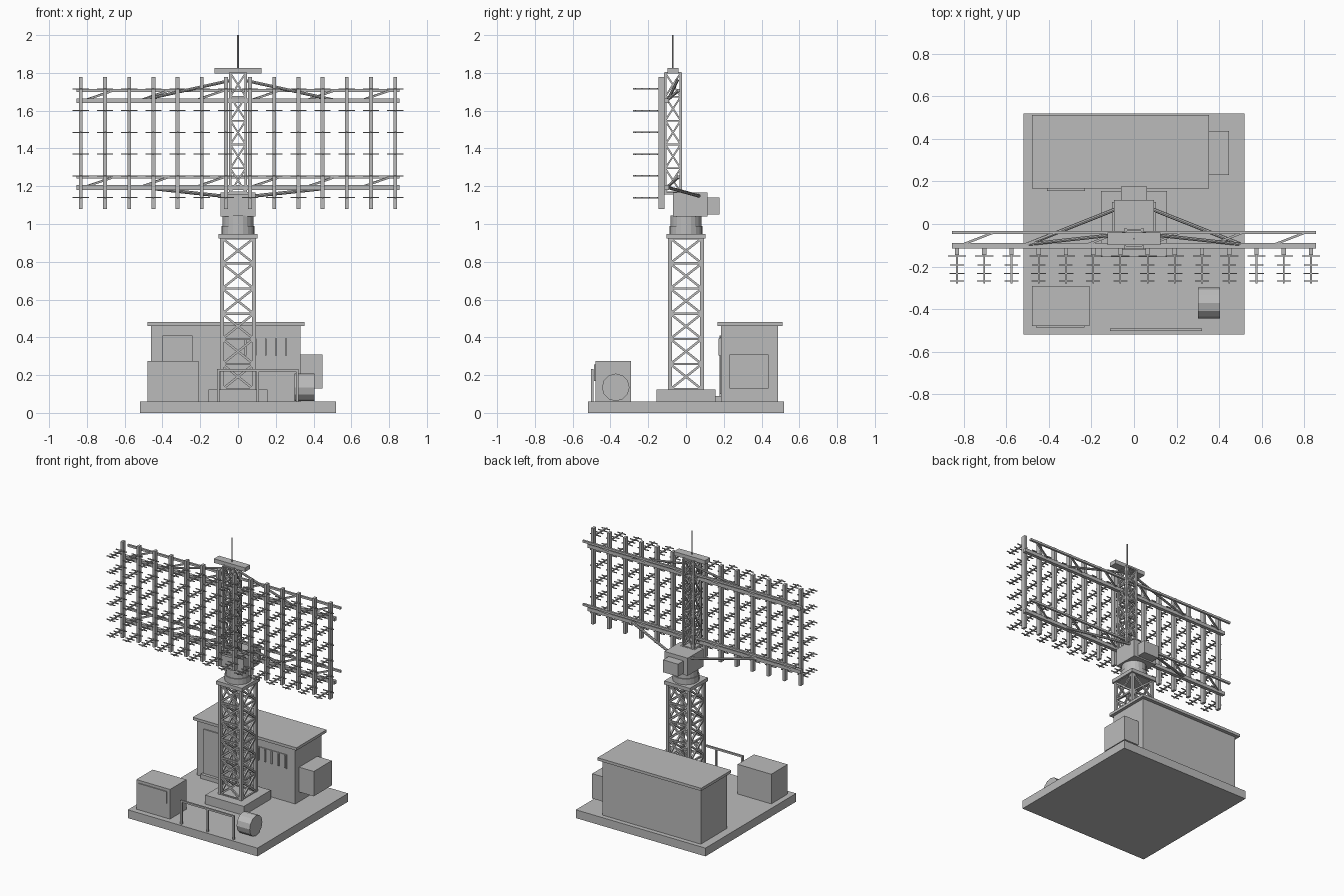
import bpy, bmesh, math
from mathutils import Vector, Matrix

if "Cube" in bpy.data.objects:
    bpy.data.objects.remove(bpy.data.objects["Cube"])

grey = bpy.data.materials.new("plain grey")
grey.use_nodes = True
COLOUR = (0.5, 0.5, 0.5, 1)
grey.diffuse_color = COLOUR
grey.node_tree.nodes["Principled BSDF"].inputs["Base Color"].default_value = COLOUR


class Part:
    """Collects simple solids and turns them into one named object."""

    def __init__(self, name):
        self.name, self.bm = name, bmesh.new()

    def box(self, x, y, z):
        size = [b - a for a, b in (x, y, z)]
        mid = [(a + b) / 2 for a, b in (x, y, z)]
        m = Matrix.Translation(mid) @ Matrix.Diagonal((*size, 1))
        bmesh.ops.create_cube(self.bm, size=1, matrix=m)
        return self

    def bar(self, a, b, w):
        """Square bar of width w from a to b."""
        a, b = Vector(a), Vector(b)
        d = b - a
        side = d.cross(Vector((0, 0, 1)))
        side = side.normalized() if side.length > 1e-6 else Vector((1, 0, 0))
        up = side.cross(d).normalized()
        rot = Matrix((side, up, d.normalized())).transposed().to_4x4()
        m = Matrix.Translation((a + b) / 2) @ rot @ Matrix.Diagonal((w, w, d.length, 1))
        bmesh.ops.create_cube(self.bm, size=1, matrix=m)
        return self

    def rod(self, a, b, r, sides):
        a, b = Vector(a), Vector(b)
        d = b - a
        rot = d.to_track_quat('Z', 'Y').to_matrix().to_4x4()
        bmesh.ops.create_cone(self.bm, cap_ends=True, segments=sides, radius1=r, radius2=r,
                              depth=d.length, matrix=Matrix.Translation((a + b) / 2) @ rot)
        return self

    def done(self):
        bmesh.ops.recalc_face_normals(self.bm, faces=self.bm.faces)
        mesh = bpy.data.meshes.new(self.name)
        self.bm.to_mesh(mesh)
        self.bm.free()
        mesh.materials.append(grey)
        ob = bpy.data.objects.new(self.name, mesh)
        bpy.context.scene.collection.objects.link(ob)
        return ob


def one_box(name, x, y, z):
    return Part(name).box(x, y, z).done()


def lattice(name, half, cy, z0, z1, bays, leg, brace):
    """Square lattice tower with crossed bracing on four sides."""
    p = Part(name)
    h = half - leg / 2
    corners = [(-h, cy - h), (h, cy - h), (h, cy + h), (-h, cy + h)]
    step = (z1 - z0) / bays
    for i, a in enumerate(corners):
        b = corners[(i + 1) % 4]
        p.bar((*a, z0), (*a, z1), leg)
        for k in range(bays + 1):
            p.bar((*a, z0 + k * step), (*b, z0 + k * step), brace)
        for k in range(bays):
            lo, hi = z0 + k * step, z0 + (k + 1) * step
            p.bar((*a, lo), (*b, hi), brace)
            p.bar((*b, lo), (*a, hi), brace)
    return p.done()


# Ground slab and equipment hut
one_box("ground_slab", (-.52, .52), (-.52, .52), (0, .06))
one_box("hut_walls", (-.46, .33), (.185, .487), (.06, .465))
one_box("hut_roof", (-.48, .352), (.167, .512), (.46, .48))
one_box("hut_door", (-.40, -.24), (.177, .19), (.09, .41))
one_box("hut_door_step", (-.41, -.23), (.155, .19), (.06, .09))
one_box("hut_cabinet_door", (-.19, -.03), (.18, .19), (.10, .41))
one_box("hut_air_conditioner", (.33, .447), (.23, .437), (.13, .31))
vent = Part("hut_vent").box((.03, .265), (.18, .19), (.30, .40))
for k in range(5):
    x = .04 + k * .0535
    vent.box((x - .005, x + .005), (.172, .185), (.305, .395))
vent.done()

# Generator, fuel drum and railing
one_box("generator", (-.48, -.21), (-.48, -.292), (.06, .275))
one_box("generator_panel", (-.46, -.232), (-.487, -.478), (.17, .255))
Part("fuel_drum").rod((.30, -.372, .135), (.405, -.372, .135), .073, 12).done()
rail = Part("railing")
for x in (-.105, .105, .313):
    rail.bar((x, -.497, .06), (x, -.497, .23), .013)
rail.bar((-.112, -.497, .226), (.32, -.497, .226), .013)
rail.done()

# Main tower
one_box("tower_footing", (-.155, .155), (-.155, .155), (.06, .125))
lattice("main_tower", .094, 0, .125, .925, 6, .02, .012)
one_box("tower_top_plate", (-.103, .103), (-.103, .103), (.922, .948))

# Turntable and drive housing
turn = Part("turntable")
turn.rod((0, 0, .945), (0, 0, .99), .088, 20).rod((0, 0, .985), (0, 0, 1.045), .082, 20)
turn.done()
one_box("drive_housing", (-.093, .093), (-.07, .113), (1.04, 1.168))
one_box("drive_motor", (-.06, .06), (.11, .177), (1.05, 1.14))

# Rotating mast
MAST_Y = -.069
lattice("antenna_mast", .048, MAST_Y, 1.168, 1.8, 5, .014, .009)
one_box("mast_base_plate", (-.055, .055), (-.12, -.018), (1.155, 1.17))
one_box("mast_cap", (-.125, .125), (-.098, -.04), (1.797, 1.826))
Part("whip_aerial").rod((0, MAST_Y, 1.82), (0, MAST_Y, 2), .004, 8).done()

# Horizontal trusses carrying the array
for name, z in (("lower_truss", 1.193), ("upper_truss", 1.652)):
    t = Part(name)
    front, back = (-.102, z), (-.04, z + .055)
    t.bar((-.855, *front), (.855, *front), .025)
    t.bar((-.855, *back), (.855, *back), .015)
    for k in range(6):
        x = -.82 + k * .293
        t.bar((x, *front), (x + .16, *back), .011)
    t.done()

# Stays from the housing and mast to the trusses
stays = Part("truss_stays")
for s in (-1, 1):
    stays.rod((s * .085, .07, 1.148), (s * .5, -.095, 1.193), .009, 8)
    stays.rod((s * .04, -.045, 1.76), (s * .5, -.095, 1.658), .008, 8)
stays.done()

# Upright posts and the small directional aerials on them
posts, aerials = Part("array_posts"), Part("array_aerials")
elements = ((-.15, .043), (-.193, .032), (-.233, .035), (-.268, .033))
for col in range(14):
    x = (col - 6.5) * .128
    posts.box((x - .01, x + .01), (-.145, -.113), (1.08, 1.777))
    for row in range(6):
        z = 1.14 + row * .115
        aerials.bar((x, -.14, z), (x, -.28, z), .008)
        for y, half in elements:
            aerials.bar((x - half, y, z), (x + half, y, z), .006)
posts.done()
aerials.done()
